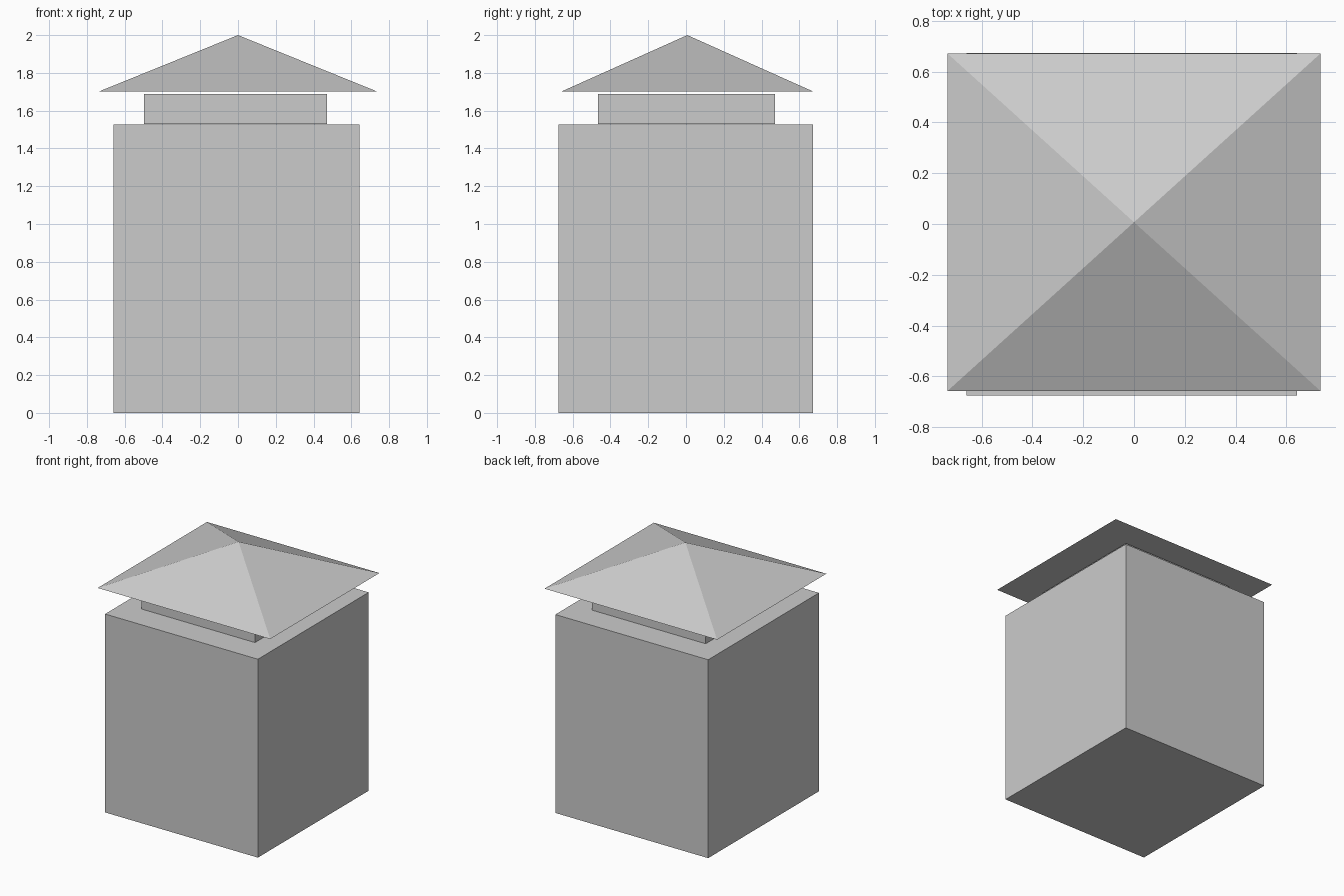
import bpy
import bmesh
from mathutils import Vector

default = bpy.data.objects.get("Cube")
if default:
    bpy.data.objects.remove(default, do_unlink=True)

# Single plain grey for every part
GREY = (0.6, 0.6, 0.6, 1.0)
grey = bpy.data.materials.new("plain grey")
grey.use_nodes = True
grey.diffuse_color = GREY
grey.node_tree.nodes["Principled BSDF"].inputs["Base Color"].default_value = GREY


def add_part(name, low, high, pointed=False):
    """A box between two corners, or a pyramid when pointed."""
    low, high = Vector(low), Vector(high)
    bm = bmesh.new()
    bmesh.ops.create_cube(bm, size=1)
    for v in bm.verts:
        v.co = (low + high) / 2 + v.co * (high - low)
    if pointed:
        top = [v for v in bm.verts if v.co.z > (low.z + high.z) / 2]
        apex = Vector(((low.x + high.x) / 2, (low.y + high.y) / 2, high.z))
        bmesh.ops.pointmerge(bm, verts=top, merge_co=apex)
    bmesh.ops.recalc_face_normals(bm, faces=bm.faces)
    mesh = bpy.data.meshes.new(name)
    bm.to_mesh(mesh)
    bm.free()
    mesh.materials.append(grey)
    obj = bpy.data.objects.new(name, mesh)
    bpy.context.collection.objects.link(obj)
    return obj


# Main block, narrower neck on top, and the floating hipped roof
add_part("body", (-0.66, -0.675, 0), (0.642, 0.673, 1.528))
add_part("neck", (-0.497, -0.465, 1.53), (0.47, 0.47, 1.688))
add_part("roof", (-0.735, -0.658, 1.702), (0.735, 0.672, 2.0), pointed=True)
